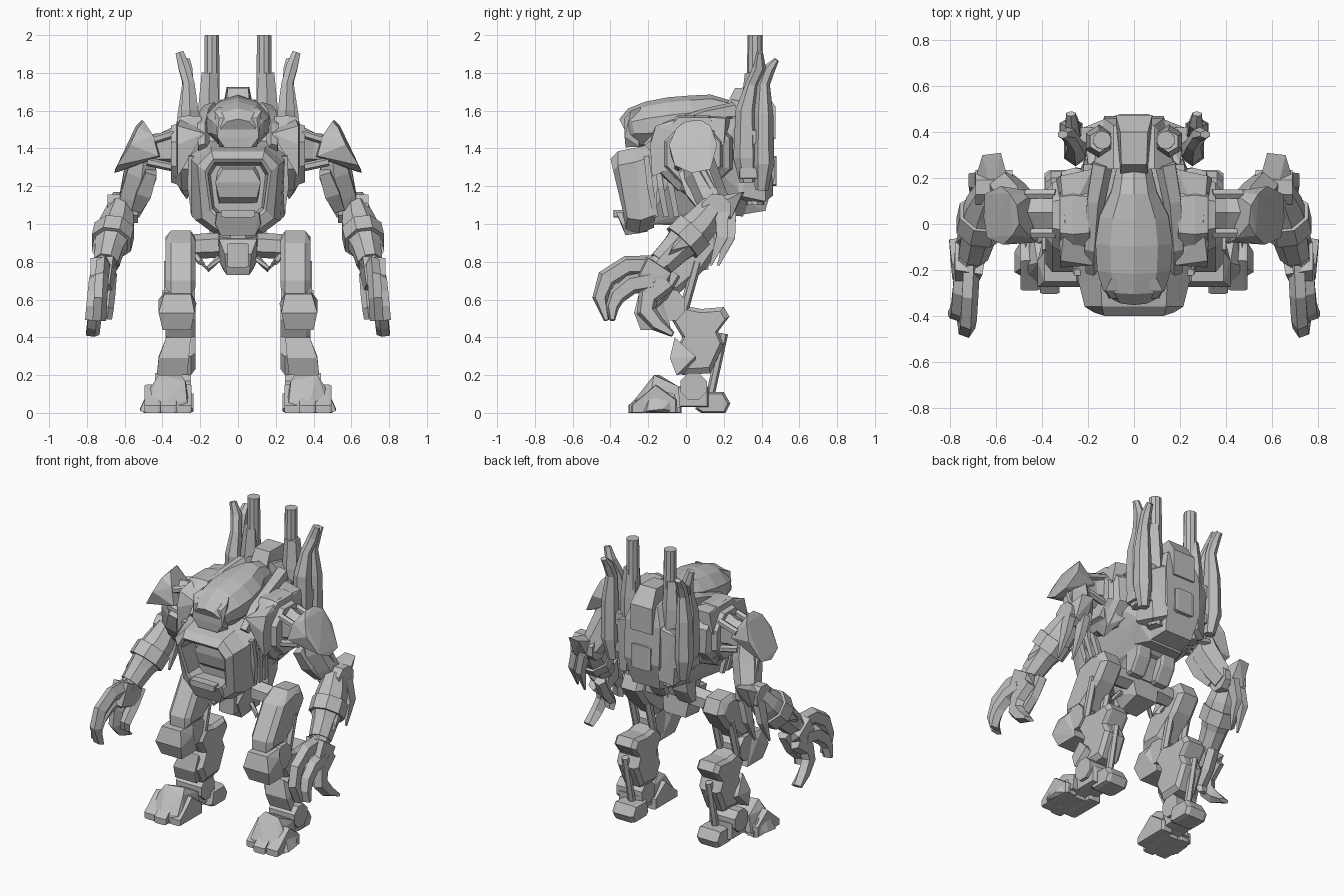
import bpy, bmesh, math
from mathutils import Vector

GREY = bpy.data.materials.new("steel_grey")
GREY.diffuse_color = (0.52, 0.52, 0.52, 1)


def finish(name, bm, mirror):
    bmesh.ops.recalc_face_normals(bm, faces=bm.faces)
    me = bpy.data.meshes.new(name)
    bm.to_mesh(me)
    bm.free()
    me.materials.append(GREY)
    ob = bpy.data.objects.new(name, me)
    bpy.context.collection.objects.link(ob)
    if mirror:
        ob.modifiers.new("mirror", 'MIRROR').use_mirror_merge = False
    return ob


def loft(name, rings, mirror=False):
    """Skin closed rings of points and cap both ends."""
    bm = bmesh.new()
    vs = [[bm.verts.new(p) for p in r] for r in rings]
    n = len(vs[0])
    for a, b in zip(vs, vs[1:]):
        for i in range(n):
            bm.faces.new((a[i], a[(i + 1) % n], b[(i + 1) % n], b[i]))
    bm.faces.new(vs[0])
    bm.faces.new(vs[-1])
    return finish(name, bm, mirror)


def tube(name, path, sides=8, mirror=True):
    """Beam along (x, y, z, half width, half depth) stations."""
    pts = [Vector(p[:3]) for p in path]
    rings, k = [], 1 / math.cos(math.pi / sides)
    for i, p in enumerate(path):
        t = (pts[min(i + 1, len(pts) - 1)] - pts[max(i - 1, 0)]).normalized()
        ref = Vector((0, 1, 0)) if abs(t.x) > 0.9 else Vector((1, 0, 0))
        u = (ref - t * ref.dot(t)).normalized()
        v = t.cross(u)
        ang = [(j + 0.5) * math.tau / sides for j in range(sides)]
        rings.append([pts[i] + k * (u * p[3] * math.cos(a) + v * p[4] * math.sin(a)) for a in ang])
    return loft(name, rings, mirror)


def hull(name, pts, sym=False):
    """Convex block; sym spans both sides, otherwise it is mirrored."""
    bm = bmesh.new()
    for x, y, z in pts:
        bm.verts.new((x, y, z))
        if sym:
            bm.verts.new((-x, y, z))
    res = bmesh.ops.convex_hull(bm, input=bm.verts)
    junk = {v for v in res["geom_interior"] + res["geom_unused"] if isinstance(v, bmesh.types.BMVert)}
    bmesh.ops.delete(bm, geom=list(junk), context='VERTS')
    return finish(name, bm, not sym)


def prism(name, profile, x0, x1, bevel=0.85, mirror=True):
    """Side profile in (y, z) from x0 to x1 with chamfered ends."""
    cy = sum(p[0] for p in profile) / len(profile)
    cz = sum(p[1] for p in profile) / len(profile)
    c = (x1 - x0) * 0.15
    rings = []
    for x, s in ((x0, bevel), (x0 + c, 1), (x1 - c, 1), (x1, bevel)):
        rings.append([(x, cy + (y - cy) * s, cz + (z - cz) * s) for y, z in profile])
    return loft(name, rings, mirror)


def box(name, x, y, z, mirror=True):
    return prism(name, [(y[0], z[0]), (y[1], z[0]), (y[1], z[1]), (y[0], z[1])], x[0], x[1], 0.9, mirror)


def ring(half):
    return half + [(-x, y, z) for x, y, z in reversed(half)]


# Torso core
hull("torso_core", [(.2, -.15, 1.4), (.23, -.05, 1.55), (.22, .26, 1.56), (.2, .32, 1.15), (.14, .2, 1.03),
                    (.18, -.2, 1.0), (.26, -.1, 1.2), (.25, .2, 1.25), (.12, .0, .99)], True)
hull("rear_bumper", [(.2, .2, 1.14), (.2, .29, 1.13), (.12, .35, 1.12), (.16, .2, 1.05), (.12, .3, 1.04)], True)

# Open octagonal chest frame
loft("chest_frame", [
    ring([(.17, -.12, 1.44), (.26, -.14, 1.37), (.25, -.16, 1.05), (.13, -.17, .98)]),
    ring([(.145, -.24, 1.41), (.24, -.26, 1.33), (.225, -.24, 1.02), (.13, -.25, .95)]),
    ring([(.14, -.36, 1.385), (.215, -.36, 1.31), (.19, -.31, 1.03), (.11, -.32, .97)]),
    ring([(.13, -.40, 1.345), (.175, -.385, 1.28), (.148, -.335, 1.07), (.1, -.33, 1.02)]),
    ring([(.125, -.385, 1.325), (.16, -.375, 1.265), (.135, -.33, 1.08), (.095, -.325, 1.04)]),
    ring([(.115, -.25, 1.31), (.145, -.25, 1.26), (.125, -.23, 1.09), (.08, -.23, 1.05)])])
hull("chest_engine", [(.10, -.27, 1.14), (.12, -.29, 1.22), (.08, -.29, 1.29), (.10, -.22, 1.31), (.1, -.22, 1.1)], True)
hull("jaw", [(.11, -.37, 1.06), (.12, -.34, 1.0), (.09, -.32, .94), (.12, -.2, .96), (.13, -.2, 1.06)], True)
box("jaw_bar", (-.09, .09), (-.385, -.33), (1.035, 1.075), False)
for i in range(3):
    y = -.21 + i * .055
    tube("side_rib", [(.247, y, 1.36, .014, .014), (.255, y + .02, 1.2, .014, .016), (.23, y + .05, 1.04, .014, .014)], 4)

# Cockpit dome with faceted visor
tube("cockpit_dome", [(0, -.32, 1.49, .09, .07), (0, -.28, 1.51, .135, .1), (0, -.2, 1.52, .16, .122),
                      (0, -.08, 1.535, .168, .13), (0, .04, 1.55, .15, .125), (0, .14, 1.57, .1, .11),
                      (0, .27, 1.57, .07, .07)], 10, False)
hull("visor", [(.10, -.325, 1.56), (.125, -.29, 1.6), (.11, -.325, 1.46), (.07, -.32, 1.405), (.1, -.25, 1.41),
               (.1, -.24, 1.62)], True)
tube("cockpit_collar", [(.185, -.2, 1.40, .025, .03), (.185, -.1, 1.5, .03, .035), (.17, .1, 1.57, .035, .035),
                        (.14, .26, 1.6, .04, .04)], 5)

# Shoulder housings
tube("shoulder_housing", [(.18, .04, 1.38, .19, .19), (.25, .04, 1.375, .205, .2), (.31, .04, 1.37, .19, .195),
                          (.325, .04, 1.37, .155, .16), (.355, .04, 1.37, .14, .15)], 8)
hull("shoulder_fender", [(.18, -.18, 1.48), (.32, -.19, 1.42), (.32, -.16, 1.52), (.32, .21, 1.56), (.18, .24, 1.57),
                         (.3, .0, 1.57), (.34, .2, 1.42), (.32, -.18, 1.25)])
hull("housing_skirt", [(.24, -.1, 1.22), (.35, -.06, 1.26), (.35, .14, 1.26), (.24, .2, 1.2), (.27, .04, 1.13), (.3, .1, 1.17)])
tube("shoulder_axle", [(.33, .05, 1.4, .1, .1), (.4, .05, 1.39, .075, .08), (.54, .05, 1.38, .07, .075)], 6)
for y in (-.04, .13):
    tube("shoulder_piston", [(.34, y, 1.48, .02, .02), (.47, y, 1.44, .02, .02)], 6)
    tube("shoulder_lower_strut", [(.34, y, 1.3, .02, .02), (.48, y, 1.33, .02, .02)], 6)

# Shoulder pads
hull("shoulder_pad", [(.5, .0, 1.545), (.51, .08, 1.55), (.42, -.08, 1.36), (.40, .06, 1.35), (.43, .14, 1.4),
                      (.45, -.06, 1.47), (.64, -.06, 1.31), (.655, .03, 1.27), (.65, .13, 1.29), (.58, .165, 1.42),
                      (.57, -.09, 1.42), (.53, -.05, 1.51), (.54, .13, 1.52), (.53, .05, 1.33)])

# Arms
tube("upper_arm", [(.5, .06, 1.36, .06, .07), (.51, .08, 1.27, .08, .08), (.55, .13, 1.15, .075, .075),
                   (.58, .17, 1.07, .06, .07)], 6)
tube("upper_arm_plate", [(.46, .0, 1.28, .03, .04), (.5, .05, 1.17, .04, .05), (.54, .1, 1.08, .025, .03)], 4)
tube("upper_arm_piston", [(.58, .08, 1.3, .02, .02), (.62, .2, 1.08, .02, .02)], 6)
tube("elbow_joint", [(.53, .16, 1.08, .075, .075), (.69, .16, 1.08, .075, .075)], 8)
hull("elbow_guard", [(.55, .2, 1.14), (.58, .31, 1.17), (.66, .3, 1.17), (.69, .2, 1.12), (.66, .24, 1.03),
                     (.57, .22, 1.02), (.62, .13, 1.14)])
tube("forearm", [(.62, .15, 1.09, .065, .07), (.64, .08, 1.0, .09, .09), (.66, .01, .93, .095, .1),
                 (.68, -.05, .87, .075, .08), (.7, -.13, .79, .065, .07)], 8)
tube("forearm_cuff", [(.655, .045, .965, .105, .11), (.67, -.02, .9, .105, .11)], 8)
hull("forearm_plate", [(.71, .1, 1.02), (.75, .03, .98), (.775, -.08, .86), (.75, -.1, .82), (.74, .08, .9), (.7, -.02, 1.0)])
for x, y in ((.62, .17), (.7, .13)):
    tube("elbow_blade", [(x - .03, y + .06, 1.06, .022, .035), (x, y + .06, .93, .02, .03), (x + .01, y, .78, .004, .006)], 4)
tube("wrist", [(.69, -.1, .82, .06, .06), (.72, -.18, .74, .055, .06)], 8)
hull("hand", [(.64, -.1, .78), (.66, -.22, .83), (.78, -.2, .82), (.78, -.08, .74), (.66, -.1, .64), (.77, -.16, .61),
              (.68, -.26, .68), (.78, -.26, .7)])
# Curled claws, each as x and stations of y, z, half thickness
claws = [(.71, [(-.18, .78, .045), (-.31, .78, .045), (-.42, .71, .045), (-.455, .61, .035), (-.42, .49, .012)]),
         (.75, [(-.18, .7, .045), (-.29, .68, .045), (-.365, .62, .04), (-.39, .56, .03), (-.39, .49, .012)]),
         (.745, [(-.1, .7, .05), (-.2, .62, .05), (-.21, .54, .045), (-.15, .47, .035), (-.07, .415, .012)]),
         (.68, [(-.06, .74, .03), (-.13, .63, .035), (-.2, .55, .025), (-.19, .5, .012)])]
for x, st in claws:
    tube("claw", [(x + .035 * i / len(st), y, z, .032, r) for i, (y, z, r) in enumerate(st)], 5)

# Waist, pelvis and rear flaps
tube("waist", [(0, .05, 1.06, .16, .13), (0, .04, .97, .11, .1), (0, .03, .9, .09, .09)], 8, False)
hull("pelvis", [(.10, -.08, .92), (.07, -.1, .84), (.06, -.05, .73), (.11, .1, .95), (.08, .12, .76), (.1, .02, .8)], True)
box("pelvis_plate", (-.055, .055), (-.125, -.07), (.77, .9), False)
tube("hip_axle", [(.06, .05, .89, .06, .06), (.26, .05, .88, .055, .055)], 6)
tube("hip_cable", [(.1, .0, .82, .014, .014), (.16, -.03, .76, .014, .014), (.2, .0, .8, .014, .014), (.24, .03, .86, .014, .014)], 5)
prism("rear_flap", [(.1, 1.04), (.22, 1.05), (.21, .98), (.15, .88), (.1, .88)], .04, .15)

# Legs: thighs slope forward down to the knees
hull("thigh", [(x, y, z) for x, d in ((.225, .035), (.25, 0), (.355, 0), (.385, .035)) for y, z in
               ((.02 + d, .965 - d), (.14 - d, .955 - d), (.18 - d, .87), (.11 - d, .77), (-.04 - d / 3, .63 + d),
                (-.21 + d, .63 + d), (-.21 + d, .7), (-.09 + d, .9))])
for x in (.25, .37):
    tube("thigh_piston", [(x, .06, .8, .022, .022), (x, -.01, .55, .022, .022)], 6)
tube("knee_joint", [(.24, -.08, .57, .075, .08), (.4, -.08, .57, .075, .08)], 8)
hull("knee_pad", [(.25, -.25, .63), (.39, -.25, .63), (.23, -.275, .53), (.42, -.275, .53), (.25, -.24, .44), (.4, -.24, .44),
                  (.25, -.08, .44), (.4, -.08, .44), (.25, -.12, .64), (.39, -.12, .64), (.22, -.16, .58), (.42, -.16, .6)])
prism("shin", [(-.08, .5), (-.02, .57), (.08, .55), (.2, .56), (.23, .51), (.17, .43), (.2, .36), (.13, .21), (-.02, .2),
               (-.07, .3), (-.02, .4)], .225, .385, .85)
hull("shin_guard", [(.25, -.06, .4), (.38, -.06, .4), (.26, -.085, .29), (.42, -.085, .29), (.27, -.05, .2), (.43, -.05, .2),
                    (.27, .05, .22), (.42, .05, .3)])
tube("calf_piston", [(.31, .2, .42, .02, .02), (.31, .13, .1, .02, .02)], 6)
tube("ankle", [(.25, .04, .14, .07, .07), (.44, .04, .14, .07, .07)], 8)
box("ankle_link", (.27, .42), (-.06, .12), (.03, .14))

# Feet, turned slightly outward
hull("foot", [(.28, -.18, .17), (.42, -.17, .2), (.3, -.14, .2), (.46, -.18, .14), (.25, -.03, .03), (.46, -.03, .03),
              (.27, -.04, .14), (.44, -.04, .14), (.25, -.24, .0), (.5, -.22, .0), (.27, -.25, .06), (.47, -.24, .06),
              (.39, -.29, .0), (.38, -.28, .06)])
for x, y in ((.245, -.265), (.325, -.305), (.41, -.29)):
    prism("toe", [(y, 0), (y, .04), (y + .06, .09), (y + .13, .15), (y + .24, .07), (y + .24, 0)], x, x + .084, .95)
hull("outer_toe_guard", [(.45, -.25, 0), (.52, -.21, .01), (.52, -.12, .02), (.47, -.04, .0), (.47, -.18, .13), (.47, -.06, .1)])
prism("heel", [(.05, .02), (.07, .11), (.2, .11), (.235, .05), (.21, 0), (.08, 0)], .235, .39)

# Backpack
hull("backpack", [(.09, .24, 1.66), (.09, .43, 1.62), (.13, .46, 1.5), (.13, .47, 1.25), (.1, .42, 1.07), (.12, .3, 1.05),
                  (.18, .24, 1.15), (.18, .24, 1.58)], True)
hull("backpack_crest", [(.06, .22, 1.64), (.055, .26, 1.72), (.06, .4, 1.725), (.08, .475, 1.62), (.08, .475, 1.45), (.07, .3, 1.45)], True)
box("backpack_vent", (-.07, .07), (.42, .48), (1.2, 1.36), False)
hull("backpack_pod", [(.1, .28, 1.1), (.22, .28, 1.15), (.2, .42, 1.12), (.12, .46, 1.15), (.22, .42, 1.45), (.12, .46, 1.5),
                      (.2, .26, 1.56), (.1, .28, 1.56)])

# Chimneys and bent exhausts
tube("chimney", [(.138, .365, 1.1, .045, .045), (.138, .365, 1.72, .04, .04), (.138, .365, 2.0, .038, .038),
                 (.138, .365, 2.0, .03, .03), (.138, .365, 1.9, .028, .028)], 10)
tube("chimney_sleeve", [(.15, .36, 1.3, .06, .07), (.155, .36, 1.62, .055, .06), (.15, .36, 1.8, .042, .042)], 6)
tube("front_exhaust", [(.25, .33, 1.22, .03, .04), (.255, .32, 1.35, .05, .06), (.255, .32, 1.6, .045, .05),
                       (.26, .35, 1.74, .03, .03), (.285, .39, 1.83, .03, .03), (.31, .39, 1.91, .022, .015)], 6)
tube("rear_exhaust", [(.26, .4, 1.18, .03, .03), (.275, .41, 1.32, .05, .05), (.275, .41, 1.58, .045, .045),
                      (.265, .41, 1.74, .03, .03), (.27, .44, 1.82, .028, .028), (.275, .48, 1.87, .02, .012)], 6)
box("exhaust_bracket", (.16, .3), (.28, .42), (1.42, 1.5))
box("lower_exhaust_bracket", (.16, .3), (.28, .42), (1.24, 1.3))
